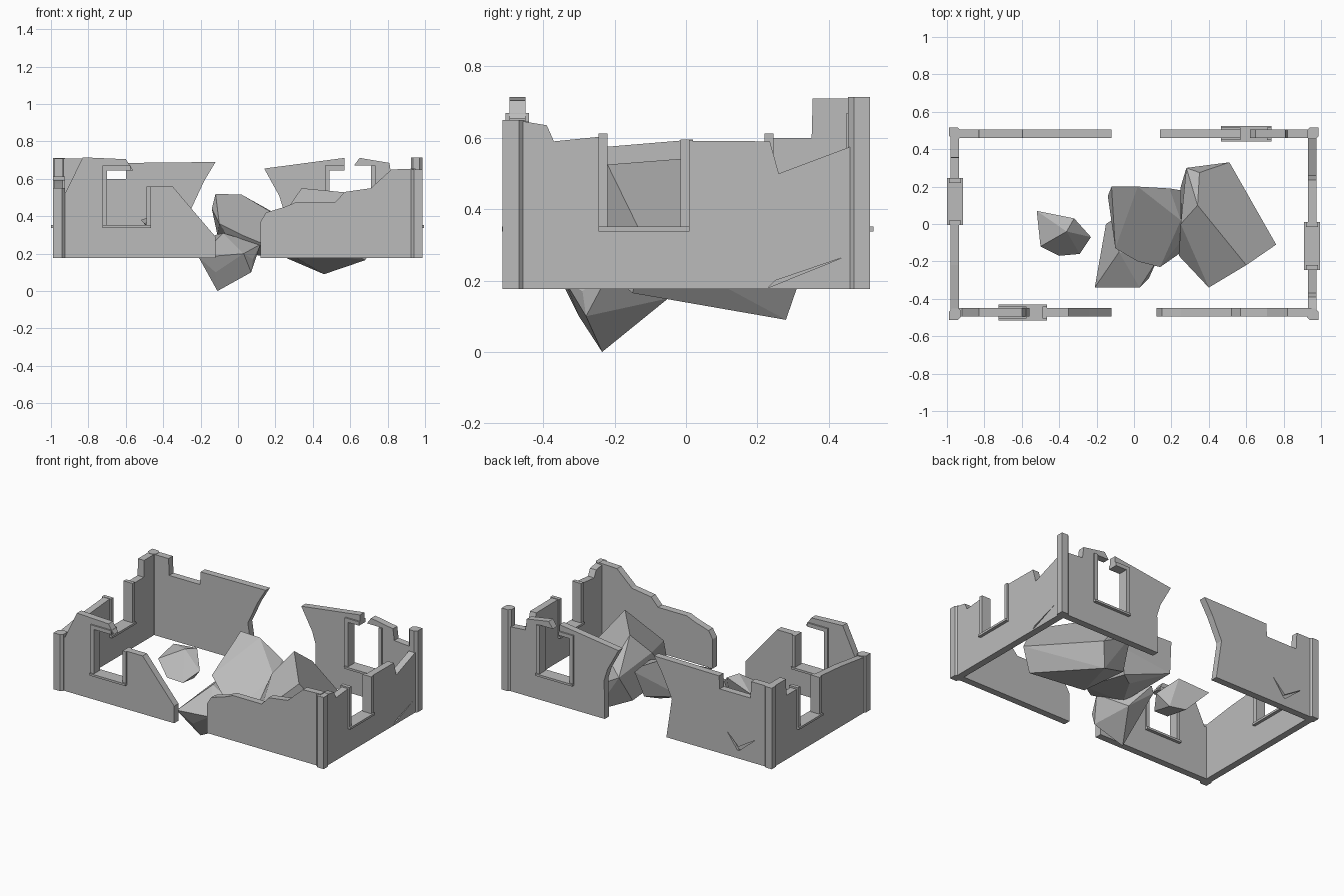
import bpy, bmesh
from mathutils import Vector

if "Cube" in bpy.data.objects:
    bpy.data.objects.remove(bpy.data.objects["Cube"])

stone = bpy.data.materials.new("grey_stone")
stone.use_nodes = True
stone.diffuse_color = (0.5, 0.5, 0.5, 1)
stone.node_tree.nodes["Principled BSDF"].inputs["Base Color"].default_value = (0.5, 0.5, 0.5, 1)

BASE = 0.177


def finish(name, bm):
    bmesh.ops.recalc_face_normals(bm, faces=bm.faces)
    mesh = bpy.data.meshes.new(name)
    bm.to_mesh(mesh)
    bm.free()
    mesh.materials.append(stone)
    obj = bpy.data.objects.new(name, mesh)
    bpy.context.collection.objects.link(obj)
    return obj


def slab(name, outline, axis, lo, hi):
    """Extrude an outline of (along, z) points through the wall thickness."""
    def place(a, z, depth):
        return (a, depth, z) if axis == "x" else (depth, a, z)
    bm = bmesh.new()
    face = bm.faces.new([bm.verts.new(place(a, z, lo)) for a, z in outline])
    out = bmesh.ops.extrude_face_region(bm, geom=[face])
    moved = [v for v in out["geom"] if isinstance(v, bmesh.types.BMVert)]
    shift = Vector(place(0, 0, hi - lo))
    bmesh.ops.translate(bm, verts=moved, vec=shift)
    return finish(name, bm)


def bar(name, axis, a0, a1, z0, z1, lo, hi):
    return slab(name, [(a0, z0), (a1, z0), (a1, z1), (a0, z1)], axis, lo, hi)


def rock(name, points):
    bm = bmesh.new()
    for p in points:
        bm.verts.new(p)
    hull = bmesh.ops.convex_hull(bm, input=bm.verts)
    spare = {g for g in hull["geom_interior"] + hull["geom_unused"]
             if isinstance(g, bmesh.types.BMVert)}
    bmesh.ops.delete(bm, geom=list(spare), context="VERTS")
    # Merge nearly coplanar triangles into broad facets
    bmesh.ops.dissolve_limit(bm, angle_limit=0.12, verts=bm.verts, edges=bm.edges)
    return finish(name, bm)


def crack(wall, axis, outline, lo, hi):
    """Carve a thin wedge into a wall face."""
    cutter = slab("crack_cutter", outline, axis, lo, hi)
    cutter.hide_render = True
    mod = wall.modifiers.new("crack", "BOOLEAN")
    mod.operation, mod.solver, mod.object = "DIFFERENCE", "EXACT", cutter
    bpy.context.view_layer.objects.active = wall
    bpy.ops.object.modifier_apply(modifier=mod.name)
    bpy.data.objects.remove(cutter)


# Broken walls, window openings included in the outlines
slab("front_wall_right", [
    (-0.96, BASE), (-0.96, 0.53), (-0.92, 0.53), (-0.83, 0.715), (-0.6, 0.705),
    (-0.56, 0.645), (-0.7, 0.645), (-0.7, 0.35), (-0.49, 0.35), (-0.49, 0.56),
    (-0.35, 0.56), (-0.24, 0.43), (-0.12, 0.29), (-0.12, BASE)], "x", -0.495, -0.45)
slab("front_wall_left", [
    (0.12, BASE), (0.12, 0.37), (0.15, 0.42), (0.25, 0.45), (0.31, 0.475),
    (0.52, 0.475), (0.57, 0.53), (0.71, 0.55), (0.82, 0.65), (0.95, 0.655),
    (0.95, BASE)], "x", -0.495, -0.45)
back_right = slab("back_wall_right", [
    (-0.96, BASE), (-0.96, 0.71), (-0.83, 0.71), (-0.825, 0.6), (-0.6, 0.6),
    (-0.595, 0.685), (-0.12, 0.69), (-0.18, 0.59), (-0.25, 0.44), (-0.21, BASE)],
    "x", 0.46, 0.505)
slab("back_wall_left", [
    (0.24, BASE), (0.245, 0.43), (0.22, 0.51), (0.14, 0.655), (0.57, 0.712),
    (0.57, 0.645), (0.49, 0.645), (0.49, 0.35), (0.71, 0.35), (0.71, 0.67),
    (0.62, 0.67), (0.65, 0.712), (0.81, 0.685), (0.82, 0.61), (0.95, 0.6),
    (0.95, BASE)], "x", 0.46, 0.505)
left = slab("left_wall", [
    (-0.48, BASE), (-0.48, 0.65), (-0.39, 0.635), (-0.37, 0.59), (-0.22, 0.605),
    (-0.22, 0.345), (-0.015, 0.345), (-0.015, 0.592), (0.235, 0.59), (0.26, 0.5),
    (0.46, 0.575), (0.48, BASE)], "y", 0.93, 0.975)
slab("right_wall", [
    (-0.48, BASE), (-0.48, 0.54), (-0.22, 0.575), (0.02, 0.595), (0.02, 0.345),
    (0.22, 0.345), (0.22, 0.6), (0.352, 0.6), (0.355, 0.71), (0.48, 0.71),
    (0.48, BASE)], "y", -0.98, -0.935)

# Cracks in the plaster
crack(back_right, "x", [(-0.86, 0.33), (-0.74, 0.23), (-0.73, 0.25)], 0.49, 0.53)
crack(back_right, "x", [(-0.75, 0.24), (-0.65, 0.34), (-0.73, 0.23)], 0.49, 0.53)
crack(left, "y", [(0.23, 0.18), (0.44, 0.265), (0.25, 0.2)], 0.96, 1.0)

# Corner posts with chamfered edges
r, c, d = 0.031, 0.019, 0.016
ring = [(-r, -r), (r - d, -r), (r, d - r), (r, c), (c, r), (d - r, r), (-r, r - d)]
for name, cx, cy, top in (("front_right_post", -0.957, -0.483, 0.55),
                          ("front_left_post", 0.955, -0.483, 0.65),
                          ("back_right_post", -0.957, 0.485, 0.712),
                          ("back_left_post", 0.955, 0.485, 0.715)):
    sx, sy = (1 if cx > 0 else -1), (1 if cy > 0 else -1)
    bm = bmesh.new()
    foot = bm.faces.new([bm.verts.new((cx - sx * a, cy - sy * b, BASE)) for a, b in ring])
    ext = bmesh.ops.extrude_face_region(bm, geom=[foot])
    for v in ext["geom"]:
        if isinstance(v, bmesh.types.BMVert):
            v.co.z = top
    finish(name, bm)

# Window frames: two jambs, a sill and a broken lintel stub where one survives
frames = (
    ("front_window", "x", -0.7, -0.49, 0.67, 0.56, -0.505, -0.44, (-0.7, -0.575)),
    ("back_window", "x", 0.49, 0.71, 0.67, 0.67, 0.45, 0.515, (0.49, 0.57)),
    ("left_window", "y", -0.22, -0.015, 0.612, 0.595, 0.92, 0.985, None),
    ("right_window", "y", 0.02, 0.22, 0.595, 0.612, -0.99, -0.925, None),
)
for name, axis, a0, a1, top0, top1, lo, hi, stub in frames:
    w, grow = 0.025, 0.01
    bar(name + "_jamb_a", axis, a0 - w, a0, 0.345, top0, lo, hi)
    bar(name + "_jamb_b", axis, a1, a1 + w, 0.345, top1, lo, hi)
    bar(name + "_sill", axis, a0 - w, a1 + w, 0.338, 0.352, lo - grow, hi + grow)
    if stub:
        bar(name + "_lintel", axis, stub[0], stub[1], 0.645, 0.67, lo, hi)

# Fallen boulders
rock("middle_boulder", [
    (-0.12, 0.2, 0.52), (0.02, 0.2, 0.515), (0.19, 0.19, 0.42), (0.25, 0.18, 0.36),
    (0.25, 0.02, 0.38), (0.26, -0.08, 0.3), (0.14, -0.23, 0.25), (0.24, -0.16, 0.24),
    (0.02, -0.2, 0.3), (-0.1, -0.13, 0.36), (-0.14, 0.15, 0.44), (-0.11, 0.2, 0.3),
    (0.12, 0.1, 0.19), (0.2, 0.15, 0.2), (0, -0.1, 0.2)])
rock("low_boulder", [
    (-0.11, -0.235, 0), (-0.21, -0.34, 0.18), (0.03, -0.34, 0.2), (0.07, -0.28, 0.1),
    (0.08, -0.29, 0.17), (0.12, -0.2, 0.25), (-0.12, 0.02, 0.3), (-0.15, 0, 0.27),
    (-0.08, -0.15, 0.31), (0, -0.05, 0.15), (-0.12, -0.3, 0.1)])
rock("large_boulder", [
    (0.6, -0.22, 0.525), (0.34, 0.1, 0.55), (0.35, 0.275, 0.42), (0.28, 0.3, 0.36),
    (0.51, 0.33, 0.235), (0.76, -0.11, 0.3), (0.4, -0.34, 0.33), (0.25, 0, 0.42),
    (0.24, -0.17, 0.22), (0.46, 0.28, 0.09), (0.25, 0.2, 0.18), (0.68, -0.15, 0.165)])
rock("small_boulder", [
    (-0.52, 0.07, 0.38), (-0.5, -0.12, 0.36), (-0.36, -0.04, 0.43), (-0.32, 0.03, 0.42),
    (-0.23, -0.07, 0.33), (-0.29, -0.16, 0.27), (-0.4, -0.17, 0.28), (-0.4, 0, 0.25),
    (-0.3, -0.03, 0.25)])
